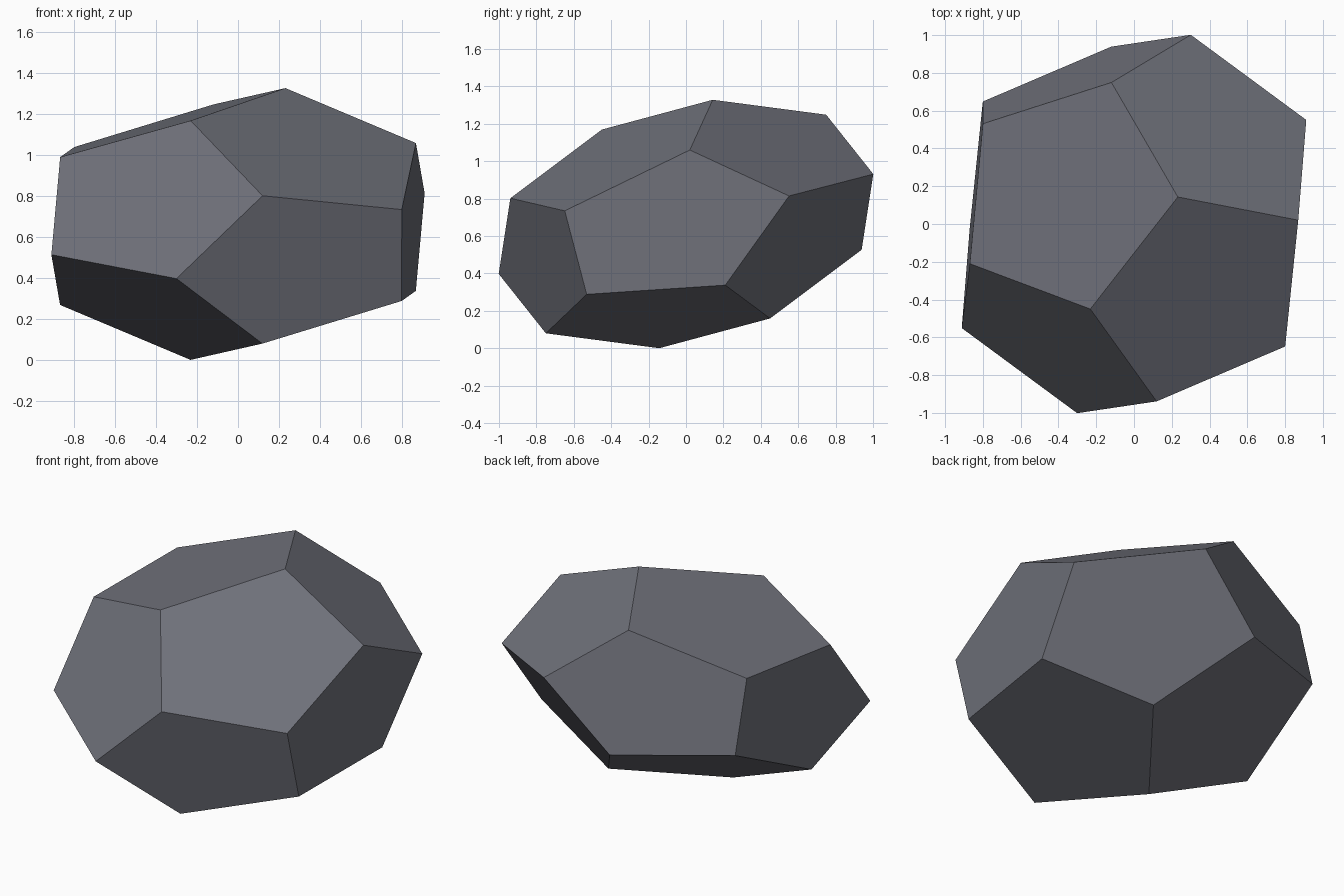
import bpy
import bmesh
from itertools import product
from mathutils import Matrix, Vector

cube = bpy.data.objects.get("Cube")
if cube:
    bpy.data.objects.remove(cube, do_unlink=True)

# Slate grey stone
slate = bpy.data.materials.new("slate_grey")
slate.use_nodes = True
colour = (0.16, 0.165, 0.195, 1)
slate.diffuse_color = colour
slate.node_tree.nodes["Principled BSDF"].inputs["Base Color"].default_value = colour

# Corners of a regular dodecahedron: a cube plus three golden rectangles
phi = (1 + 5 ** 0.5) / 2
corners = [Vector(c) for c in product((-1, 1), repeat=3)]
for a, b in product((-1, 1), repeat=2):
    corners += [Vector((0, a / phi, b * phi)),
                Vector((a / phi, b * phi, 0)),
                Vector((a * phi, 0, b / phi))]

# Close the solid and merge the hull triangles into pentagons
bm = bmesh.new()
for c in corners:
    bm.verts.new(c)
bmesh.ops.convex_hull(bm, input=bm.verts[:])
bmesh.ops.dissolve_limit(bm, angle_limit=0.05, verts=bm.verts[:], edges=bm.edges[:])

# Squash and tilt it, then rest it on the ground
squash = Matrix(((0.516, -0.340, 0.056),
                 (-0.194, -0.204, 0.541),
                 (0.144, 0.257, 0.263)))
bmesh.ops.transform(bm, matrix=squash.to_4x4(), verts=bm.verts[:])
lowest = min(v.co.z for v in bm.verts)
bmesh.ops.translate(bm, vec=(0, 0, -lowest), verts=bm.verts[:])
bmesh.ops.recalc_face_normals(bm, faces=bm.faces[:])

mesh = bpy.data.meshes.new("faceted_rock")
bm.to_mesh(mesh)
bm.free()
mesh.materials.append(slate)
rock = bpy.data.objects.new("faceted_rock", mesh)
bpy.context.collection.objects.link(rock)
